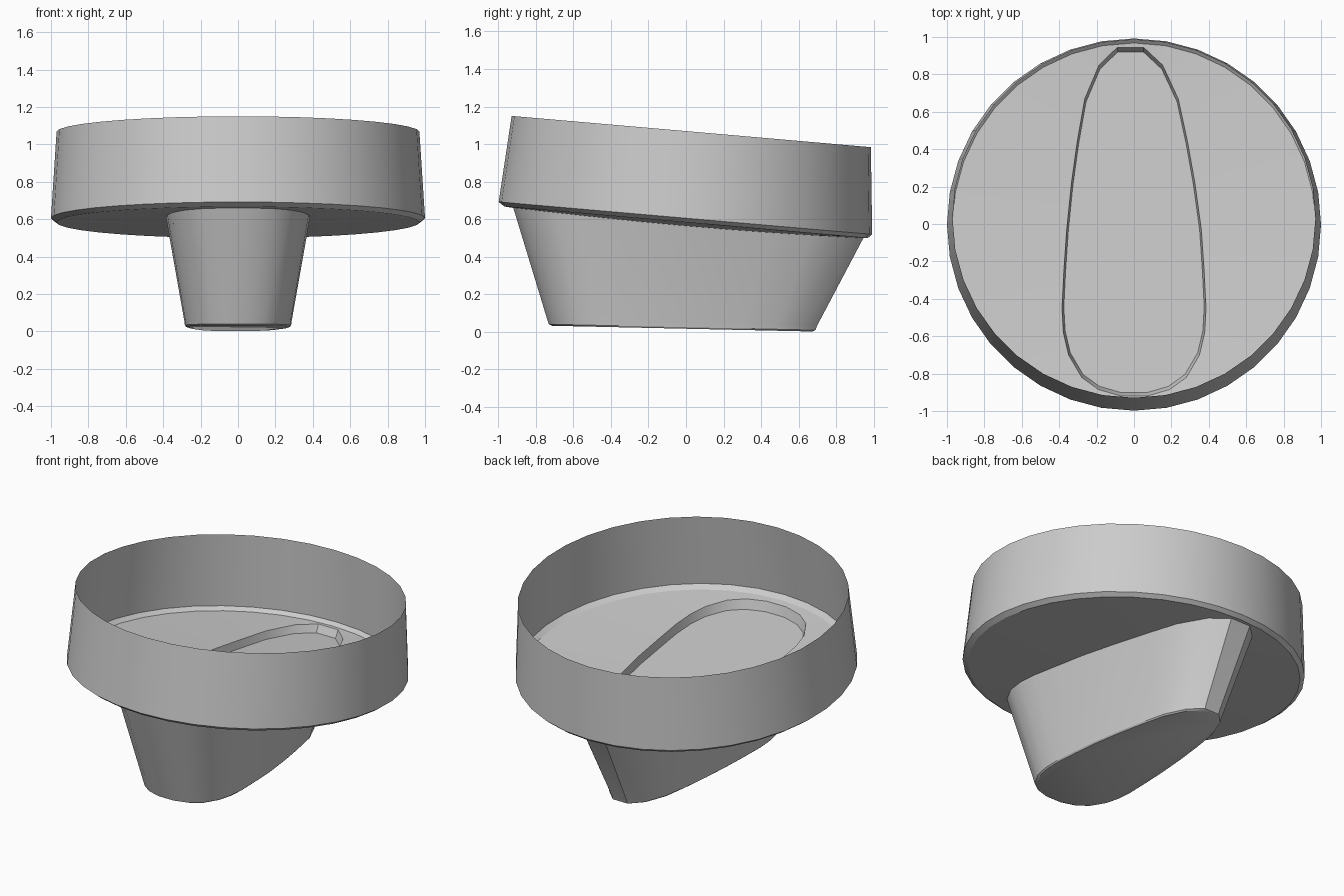
import bpy, bmesh, math

old = bpy.data.objects.get("Cube")
if old:
    bpy.data.objects.remove(old, do_unlink=True)

GREY = (0.6, 0.6, 0.6, 1.0)
mat = bpy.data.materials.new("plain grey")
mat.use_nodes = True
mat.diffuse_color = GREY
mat.node_tree.nodes["Principled BSDF"].inputs["Base Color"].default_value = GREY

SEGMENTS = 36
TILT = 0.087


def finish(bm, name):
    mesh = bpy.data.meshes.new(name)
    bm.to_mesh(mesh)
    bm.free()
    mesh.materials.append(mat)
    obj = bpy.data.objects.new(name, mesh)
    bpy.context.collection.objects.link(obj)
    bpy.ops.object.select_all(action='DESELECT')
    obj.select_set(True)
    bpy.context.view_layer.objects.active = obj
    bpy.ops.object.shade_smooth_by_angle(angle=math.radians(30))
    return obj


def add_loop(bm, points):
    return [bm.verts.new(p) for p in points]


def bridge(bm, low, high):
    # Outward faces between two counter-clockwise loops
    n = len(low)
    for i in range(n):
        j = (i + 1) % n
        bm.faces.new((low[i], low[j], high[j], high[i]))


def tilted_ring(rx, ry, yc, z):
    ring = []
    for i in range(SEGMENTS):
        a = math.tau * i / SEGMENTS
        y = yc + ry * math.sin(a)
        ring.append((rx * math.cos(a), y, z - TILT * y))
    return ring


def floor_height(x, y):
    # Slightly dished floor following the tilt of the rim
    return 0.583 - TILT * y - 0.022 * max(0, 1 - x * x - y * y)


# Teardrop outline of the grip: half width and position, front to back
HALF = [(0.07, -0.92), (0.19, -0.885), (0.28, -0.82), (0.35, -0.70),
        (0.378, -0.58), (0.385, -0.45), (0.375, -0.25), (0.36, -0.03),
        (0.33, 0.22), (0.295, 0.44), (0.25, 0.67), (0.17, 0.85), (0.07, 0.945)]
skew = lambda y: -0.02 * max(0, y)
outline = [(x + skew(y), y) for x, y in HALF]
outline += [(-x + skew(y), y) for x, y in reversed(HALF)]
top = [(x, y, floor_height(x, y)) for x, y in outline]


def foot(scale, lift):
    pts = []
    for x, y in outline:
        fx, fy = x * 0.745 * scale, y * 0.77 * scale - 0.03
        pts.append((fx, fy, 0.016 - 0.022 * fy + lift))
    return pts


def blend(a, b, t):
    return [tuple(p + (q - p) * t for p, q in zip(u, v)) for u, v in zip(a, b)]


# Cup: open flared wall, chamfer, and floor with a grip-shaped opening
bm = bmesh.new()
chamfer = add_loop(bm, tilted_ring(0.97, 0.968, 0, 0.583))
base = add_loop(bm, tilted_ring(1.0, 0.995, -0.003, 0.605))
lip = add_loop(bm, tilted_ring(0.97, 0.957, 0.028, 1.069))
bridge(bm, chamfer, base)
bridge(bm, base, lip)
hole = add_loop(bm, top)
edges = [bm.edges.new((hole[i], hole[(i + 1) % len(hole)])) for i in range(len(hole))]
edges += [bm.edges.get((chamfer[i], chamfer[(i + 1) % SEGMENTS])) for i in range(SEGMENTS)]
fill = bmesh.ops.triangle_fill(bm, edges=edges, use_beauty=True)
for face in fill["geom"]:
    if isinstance(face, bmesh.types.BMFace):
        face.normal_update()
        if face.normal.z > 0:
            face.normal_flip()
finish(bm, "dial_cup")

# Grip: tapered walls with a softened lower edge and a flat end
bm = bmesh.new()
rings = [foot(0.965, 0), foot(0.99, 0.008), foot(1.0, 0.03), top]
loops = [add_loop(bm, r) for r in rings]
for low, high in zip(loops, loops[1:]):
    bridge(bm, low, high)
bm.faces.new(list(reversed(loops[0])))
finish(bm, "grip")

# Shallow recess floor inside the cup
bm = bmesh.new()
bm.faces.new(add_loop(bm, blend(top, foot(1.0, 0.03), 0.1)))
finish(bm, "grip_recess_floor")
